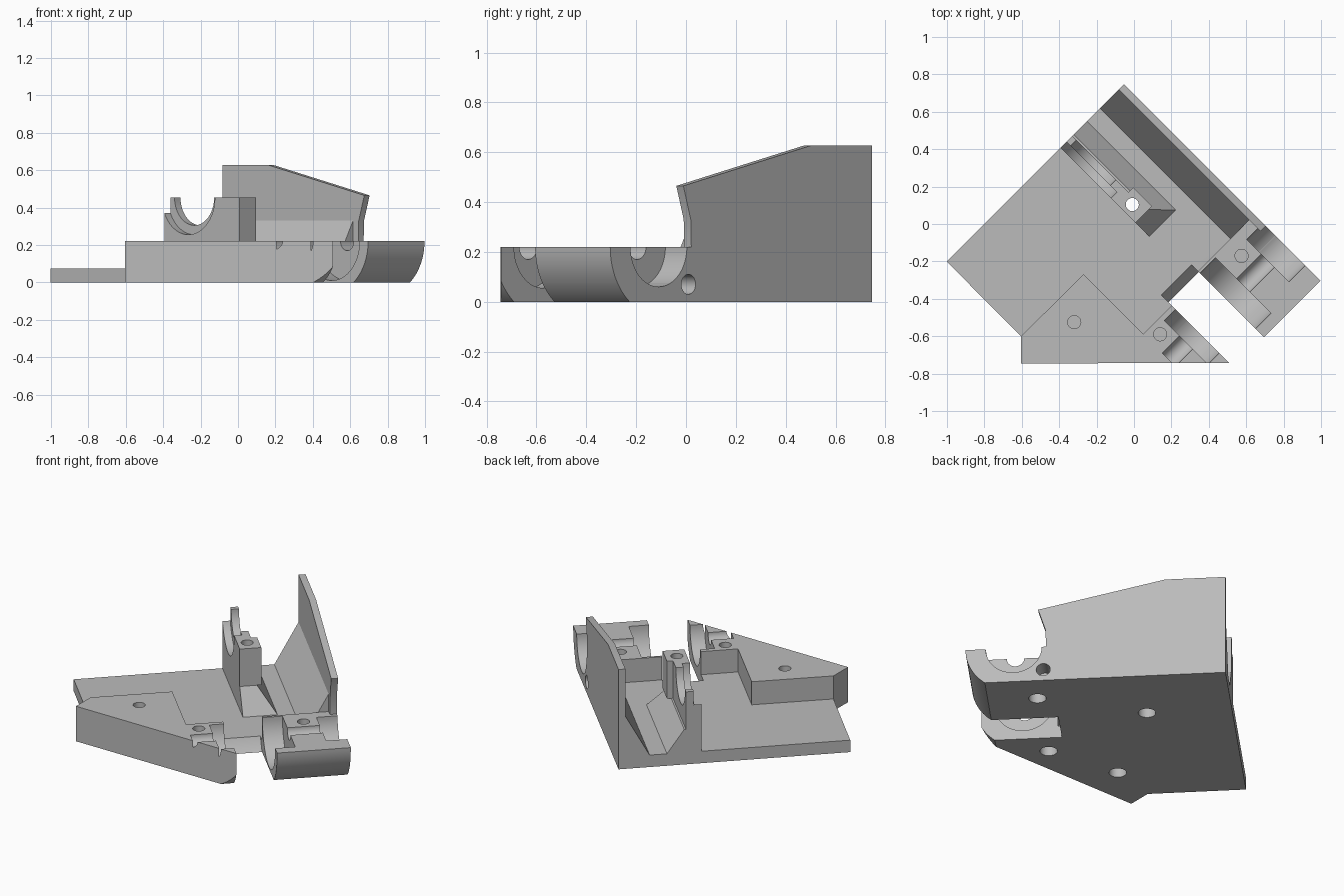
import bpy, bmesh, math
from mathutils import Matrix, Vector

cube = bpy.data.objects.get("Cube")
if cube:
    bpy.data.objects.remove(cube)

# Local frame: u along the wall, v across it, turned 45 degrees into the world
TURN = Matrix.Rotation(-math.pi / 4, 4, 'Z')

grey = bpy.data.materials.new("light grey plastic")
grey.use_nodes = True
COLOUR = (0.5, 0.5, 0.5, 1)
grey.diffuse_color = COLOUR
grey.node_tree.nodes["Principled BSDF"].inputs["Base Color"].default_value = COLOUR


def make(name, bm):
    bmesh.ops.transform(bm, matrix=TURN, verts=bm.verts)
    bmesh.ops.recalc_face_normals(bm, faces=bm.faces)
    mesh = bpy.data.meshes.new(name)
    bm.to_mesh(mesh)
    bm.free()
    mesh.materials.append(grey)
    ob = bpy.data.objects.new(name, mesh)
    bpy.context.collection.objects.link(ob)
    return ob


def prism(name, pts, lo, hi, axis):
    """Extrude a 2D profile along axis from lo to hi."""
    def place(p, h):
        return {'z': (p[0], p[1], h), 'v': (p[0], h, p[1]), 'u': (h, p[0], p[1])}[axis]
    bm = bmesh.new()
    face = bm.faces.new([bm.verts.new(place(p, lo)) for p in pts])
    ext = bmesh.ops.extrude_face_region(bm, geom=[face])
    shift = Vector(place((0, 0), hi - lo))
    bmesh.ops.translate(bm, vec=shift, verts=[g for g in ext['geom'] if isinstance(g, bmesh.types.BMVert)])
    return make(name, bm)


def box(name, u0, u1, v0, v1, z0, z1):
    return prism(name, [(u0, v0), (u1, v0), (u1, v1), (u0, v1)], z0, z1, 'z')


def circle(a, b, r, n=64):
    return [(a + r * math.cos(2 * math.pi * i / n), b + r * math.sin(2 * math.pi * i / n)) for i in range(n)]


def saddle(u, z, r, v0, v1):
    ob = prism("saddle_cutter", circle(u, z, r), v0, v1, 'v')
    ob.hide_render = True
    return ob


def hole(u, v, r, z0, z1):
    ob = prism("hole_cutter", circle(u, v, r, 32), z0, z1, 'z')
    ob.hide_render = True
    return ob


def cut(ob, cutters):
    for c in cutters:
        m = ob.modifiers.new("cut", 'BOOLEAN')
        m.operation = 'DIFFERENCE'
        m.solver = 'EXACT'
        m.object = c


FLOOR, TOP = 0.075, 0.22
BACK, WALL_IN, WALL_OUT = -0.566, 0.45, 0.49
AXLE = 0.645

# Base plate with slot for the wheel
base = prism("base_plate", [
    (BACK, -0.85), (-0.003, -0.852), (0.099, -0.955), (0.885, -0.166), (0.43, -0.166),
    (0.43, 0.064), (0.93, 0.064), (0.93, WALL_OUT), (BACK, WALL_OUT)], 0, FLOOR, 'z')

# Raised front block and bearing arm
front = prism("front_block", [
    (-0.003, -0.852), (0.099, -0.955), (0.885, -0.166), (0.45, -0.166),
    (0.45, -0.38), (0, -0.38)], FLOOR, TOP, 'z')
arm = box("bearing_arm", 0.42, 0.93, 0.064, WALL_OUT, FLOOR, TOP)

# Side wall and its sloped foot
wall = prism("side_wall", [
    (BACK, FLOOR), (BACK, 0.627), (-0.22, 0.627), (0.505, 0.465), (0.463, 0.33),
    (0.46, TOP), (0.42, TOP), (0.42, FLOOR)], WALL_IN, WALL_OUT, 'v')
foot = prism("wall_foot", [(0.31, FLOOR), (WALL_IN, FLOOR), (WALL_IN, 0.33)], BACK, 0.42, 'u')

# Bracket: sloped pedestal, saddle plate and bolt post
bm = bmesh.new()
for u, v, z in [(u, v, z) for z, u1, v1 in ((FLOOR, 0.105, 0.21), (TOP, 0, 0.11))
                for u in (BACK, u1) for v in (0.01, v1)]:
    bm.verts.new((u, v, z))
bmesh.ops.convex_hull(bm, input=bm.verts)
bmesh.ops.dissolve_limit(bm, angle_limit=0.01, verts=bm.verts, edges=bm.edges)
pedestal = make("bracket_pedestal", bm)
plate = box("bracket_saddle", BACK, -0.14, 0.01, 0.1, TOP, 0.455)
post = box("bracket_post", -0.14, 0, 0.01, 0.135, TOP, 0.455)

# Rounded outer ends
arc = [(AXLE + 0.275 * math.cos(a), TOP - 0.275 * math.sin(a))
       for a in [i * math.radians(58) / 16 for i in range(17)]]
ends = prism("end_cutter", [(1.2, 0.3), (arc[0][0], 0.3)] + arc + [(1.2, arc[-1][1])], -1, 1, 'v')
ends.hide_render = True

# Wheel slot, pockets, shaft grooves
wheel = saddle(AXLE, TOP, 0.31, -0.166, 0.064)
arm_cuts = [saddle(AXLE, TOP, 0.21, 0.05, 0.18), saddle(AXLE, TOP, 0.05, 0.1, 0.42),
            saddle(AXLE, TOP, 0.16, 0.368, 0.6)]
front_cuts = [saddle(AXLE, TOP, 0.165, -0.25, -0.15), saddle(AXLE, TOP, 0.05, -0.38, -0.2)]
bracket_cuts = [saddle(-0.385, 0.455, 0.2, -0.05, 0.055), saddle(-0.385, 0.455, 0.15, 0, 0.2)]
side_hole = saddle(0.476, 0.07, 0.04, 0.38, 0.6)

# Bolt holes from above and wider recesses from below
arm_hole = hole(0.527, 0.286, 0.035, 0.13, 0.4)
front_holes = [hole(0.145, -0.597, 0.035, 0.13, 0.4), hole(0.516, -0.318, 0.035, 0.13, 0.4)]
post_hole = hole(-0.08, 0.067, 0.035, -0.1, 0.6)
recesses = [hole(u, v, 0.05, -0.1, 0.06)
            for u, v in ((0.527, 0.286), (0.145, -0.597), (0.516, -0.318), (-0.08, 0.067))]

cut(base, [ends, wheel, side_hole, post_hole] + arm_cuts + front_cuts + recesses)
cut(arm, [ends, side_hole, arm_hole] + arm_cuts)
cut(front, [ends] + front_cuts + front_holes)
cut(wall, [side_hole])
cut(pedestal, [post_hole])
cut(post, [post_hole] + bracket_cuts)
cut(plate, bracket_cuts)

# Apply the cuts, then drop the cutters
parts = [base, front, arm, wall, foot, pedestal, plate, post]
bpy.context.view_layer.update()
dg = bpy.context.evaluated_depsgraph_get()
meshes = [bpy.data.meshes.new_from_object(p.evaluated_get(dg)) for p in parts]
for p, m in zip(parts, meshes):
    p.modifiers.clear()
    p.data = m
for ob in list(bpy.context.collection.objects):
    if "_cutter" in ob.name:
        bpy.data.objects.remove(ob)
bpy.ops.object.select_all(action='DESELECT')
for p in parts:
    p.select_set(True)
bpy.context.view_layer.objects.active = base
bpy.ops.object.shade_smooth_by_angle(angle=math.radians(30))
